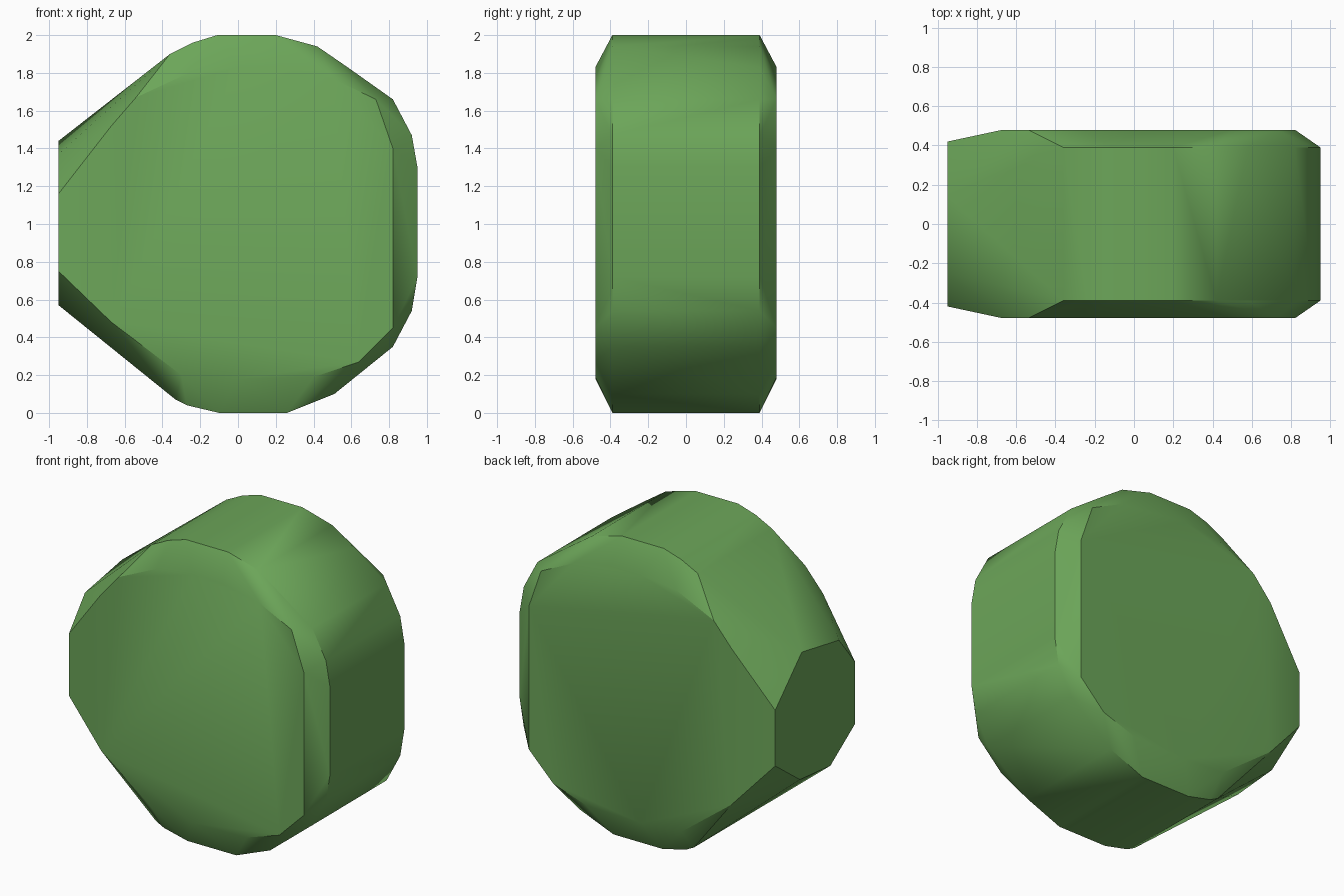
import bpy, bmesh, math

cube = bpy.data.objects.get("Cube")
if cube:
    bpy.data.objects.remove(cube, do_unlink=True)

# Leaf green
green = bpy.data.materials.new("leaf_green")
green.use_nodes = True
colour = (0.15, 0.38, 0.10, 1.0)
green.diffuse_color = colour
bsdf = green.node_tree.nodes["Principled BSDF"]
bsdf.inputs["Base Color"].default_value = colour
bsdf.inputs["Roughness"].default_value = 0.8

# Outer rim (x, z), swept across the thickness
rim = [(-0.36, 1.90), (-0.24, 1.96), (-0.11, 2.0), (0.20, 2.0), (0.42, 1.94),
       (0.58, 1.83), (0.82, 1.66), (0.92, 1.47), (0.95, 1.30), (0.95, 0.72),
       (0.92, 0.54), (0.82, 0.35), (0.51, 0.10), (0.26, 0.0), (-0.10, 0.0),
       (-0.27, 0.04), (-0.33, 0.07)]

# Flat side faces (x, z), set in from the rim
side = [(-0.67, 1.52), (-0.54, 1.67), (-0.26, 1.80), (0.0, 1.83), (0.22, 1.83),
        (0.50, 1.77), (0.73, 1.66), (0.82, 1.40), (0.82, 0.45), (0.64, 0.27),
        (0.40, 0.19), (0.0, 0.18), (-0.30, 0.20), (-0.67, 0.48)]

# Cut end (y, z) at the narrow side
cut_end = [(0.42, 1.16), (0.14, 1.44), (-0.25, 1.37), (-0.42, 1.16),
           (-0.42, 0.75), (-0.16, 0.57), (0.16, 0.60), (0.42, 0.79)]

bm = bmesh.new()
for s in (-1, 1):
    for x, z in rim:
        bm.verts.new((x, s * 0.39, z))
    for x, z in side:
        bm.verts.new((x, s * 0.48, z))
for y, z in cut_end:
    bm.verts.new((-0.95, y, z))

# Wrap the sections in one chunky skin and merge its flat areas
hull = bmesh.ops.convex_hull(bm, input=bm.verts[:])
loose = {g for g in hull["geom_interior"] + hull["geom_unused"]
         if isinstance(g, bmesh.types.BMVert)}
bmesh.ops.delete(bm, geom=list(loose), context='VERTS')
bmesh.ops.dissolve_limit(bm, angle_limit=math.radians(1),
                         verts=bm.verts[:], edges=bm.edges[:])
bmesh.ops.recalc_face_normals(bm, faces=bm.faces[:])

mesh = bpy.data.meshes.new("rounded_block")
bm.to_mesh(mesh)
bm.free()
mesh.materials.append(green)
block = bpy.data.objects.new("rounded_block", mesh)
bpy.context.collection.objects.link(block)

# Soft shading with the hard rim edges kept
bpy.ops.object.select_all(action='DESELECT')
block.select_set(True)
bpy.context.view_layer.objects.active = block
bpy.ops.object.shade_smooth_by_angle(angle=math.radians(32))
